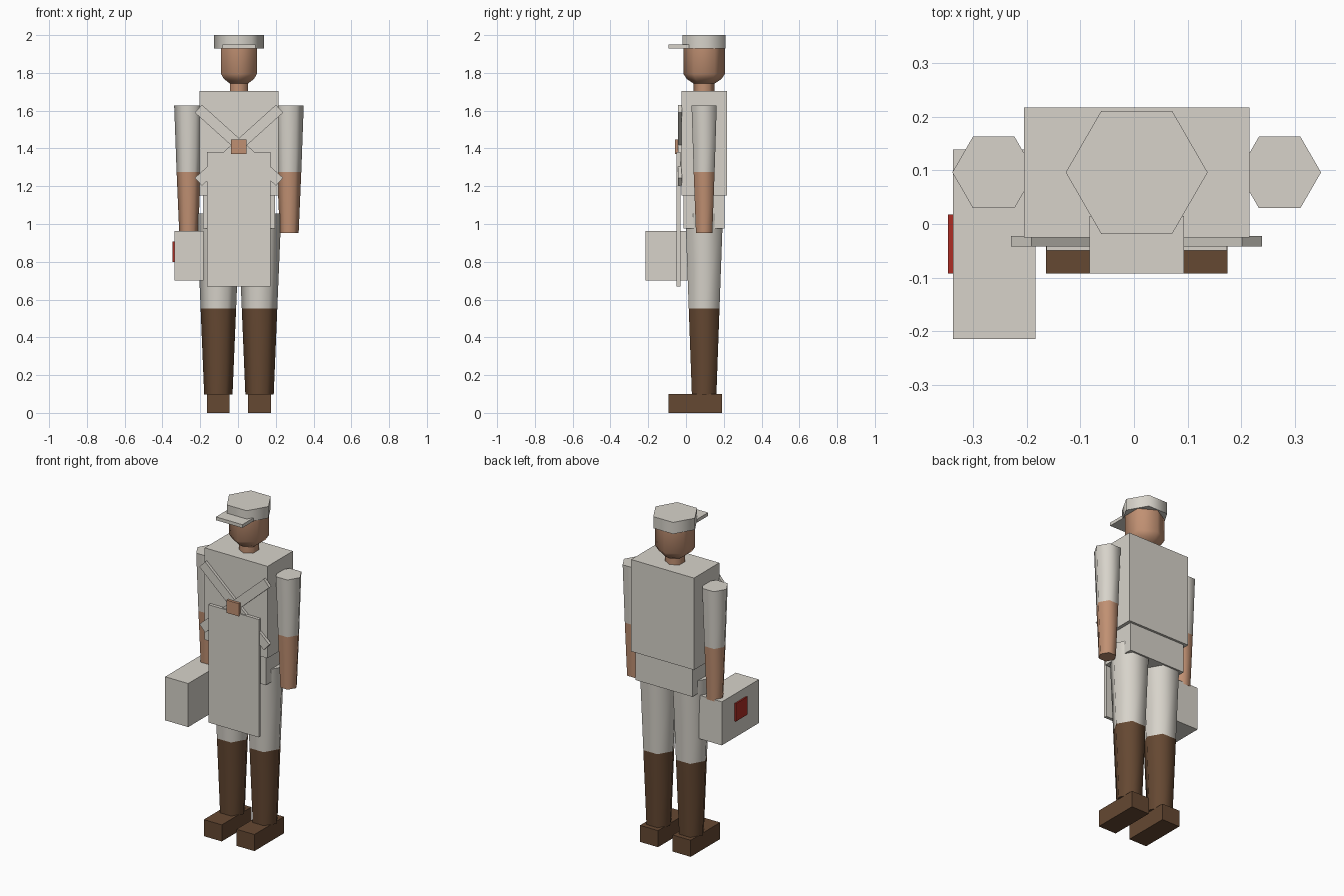
import bpy, math

cube = bpy.data.objects.get("Cube")
if cube:
    bpy.data.objects.remove(cube, do_unlink=True)

CX, CY = 0.005, 0.096  # body axis


def material(name, rgb):
    m = bpy.data.materials.new(name)
    m.use_nodes = True
    colour = (*rgb, 1)
    m.diffuse_color = colour
    m.node_tree.nodes["Principled BSDF"].inputs["Base Color"].default_value = colour
    return m


CLOTH = material("pale grey cloth", (0.68, 0.65, 0.59))
SKIN = material("tan skin", (0.53, 0.28, 0.17))
LEATHER = material("brown leather", (0.13, 0.065, 0.032))
RED = material("red label", (0.42, 0.026, 0.018))


def add_mesh(name, verts, faces, mats):
    mesh = bpy.data.meshes.new(name)
    mesh.from_pydata(verts, [], faces)
    for m in mats:
        mesh.materials.append(m)
    obj = bpy.data.objects.new(name, mesh)
    bpy.context.collection.objects.link(obj)
    return obj


def box(name, x, y, z, mat):
    """Box from three (low, high) ranges, with its origin at the middle."""
    mid = [sum(r) / 2 for r in (x, y, z)]
    verts = [(a - mid[0], b - mid[1], c - mid[2]) for a in x for b in y for c in z]
    faces = [(0, 1, 3, 2), (4, 6, 7, 5), (0, 4, 5, 1),
             (2, 3, 7, 6), (0, 2, 6, 4), (1, 5, 7, 3)]
    obj = add_mesh(name, verts, faces, [mat])
    obj.location = mid
    return obj


def hex_lathe(name, x, profile, mats, split=None, turn=0):
    """Smooth six-sided column through (radius, height) rings; second colour below split."""
    n = 6
    verts = []
    for r, z in profile:
        for i in range(n):
            a = turn + math.tau * i / n
            verts.append((r * math.cos(a), r * math.sin(a), z))
    faces = [tuple(reversed(range(n)))]
    for k in range(len(profile) - 1):
        for i in range(n):
            j = (i + 1) % n
            faces.append((k * n + i, k * n + j, (k + 1) * n + j, (k + 1) * n + i))
    faces.append(tuple(range(len(verts) - n, len(verts))))
    obj = add_mesh(name, verts, faces, mats)
    obj.location = (x, CY, 0)
    if split:
        for p in obj.data.polygons:
            p.material_index = int(p.center.z < split)
    bpy.ops.object.select_all(action="DESELECT")
    obj.select_set(True)
    bpy.context.view_layer.objects.active = obj
    bpy.ops.object.shade_smooth_by_angle(angle=math.radians(65))
    return obj


# Head, neck and cap
quarter = math.pi / 2
hex_lathe("head", CX, [(0.05, 1.74), (0.092, 1.768), (0.11, 1.795), (0.11, 1.94)],
          [SKIN], turn=quarter)
hex_lathe("neck", CX, [(0.055, 1.69), (0.055, 1.76)], [SKIN], turn=quarter)
hex_lathe("cap", CX, [(0.132, 1.93), (0.132, 2.0)], [CLOTH])
box("cap_visor", (-0.083, 0.093), (-0.092, 0.015), (1.93, 1.95), CLOTH)

# Trunk
box("torso", (-0.205, 0.215), (-0.025, 0.217), (1.15, 1.705), CLOTH)
box("pelvis", (-0.185, 0.195), (-0.013, 0.203), (0.977, 1.15), CLOTH)

# Limbs, both sides
for side, s in (("left", 1), ("right", -1)):
    hex_lathe(side + "_arm", CX + s * 0.266,
              [(0.05, 0.952), (0.064, 1.275), (0.077, 1.627)], [CLOTH, SKIN], 1.275)
    leg_x = CX + s * 0.109
    hex_lathe(side + "_leg", leg_x,
              [(0.075, 0.097), (0.094, 0.553), (0.115, 1.055)], [CLOTH, LEATHER], 0.553)
    box(side + "_shoe", (leg_x - 0.06, leg_x + 0.06), (-0.092, 0.19), (0, 0.1), LEATHER)

    # Crossed chest straps
    strap = box(side + "_strap", (-0.289, 0.289), (-0.042, -0.022), (1.389, 1.445), CLOTH)
    strap.location.x = CX
    strap.rotation_euler.y = s * math.radians(42)

# Apron and clasp
box("apron", (-0.163, 0.173), (-0.049, -0.03), (0.67, 1.382), CLOTH)
box("strap_clasp", (-0.036, 0.046), (-0.058, -0.036), (1.37, 1.447), SKIN)

# Carried case with a coloured label
box("case", (-0.337, -0.183), (-0.214, 0.139), (0.7, 0.963), CLOTH)
box("case_label", (-0.346, -0.337), (-0.092, 0.018), (0.8, 0.908), RED)
